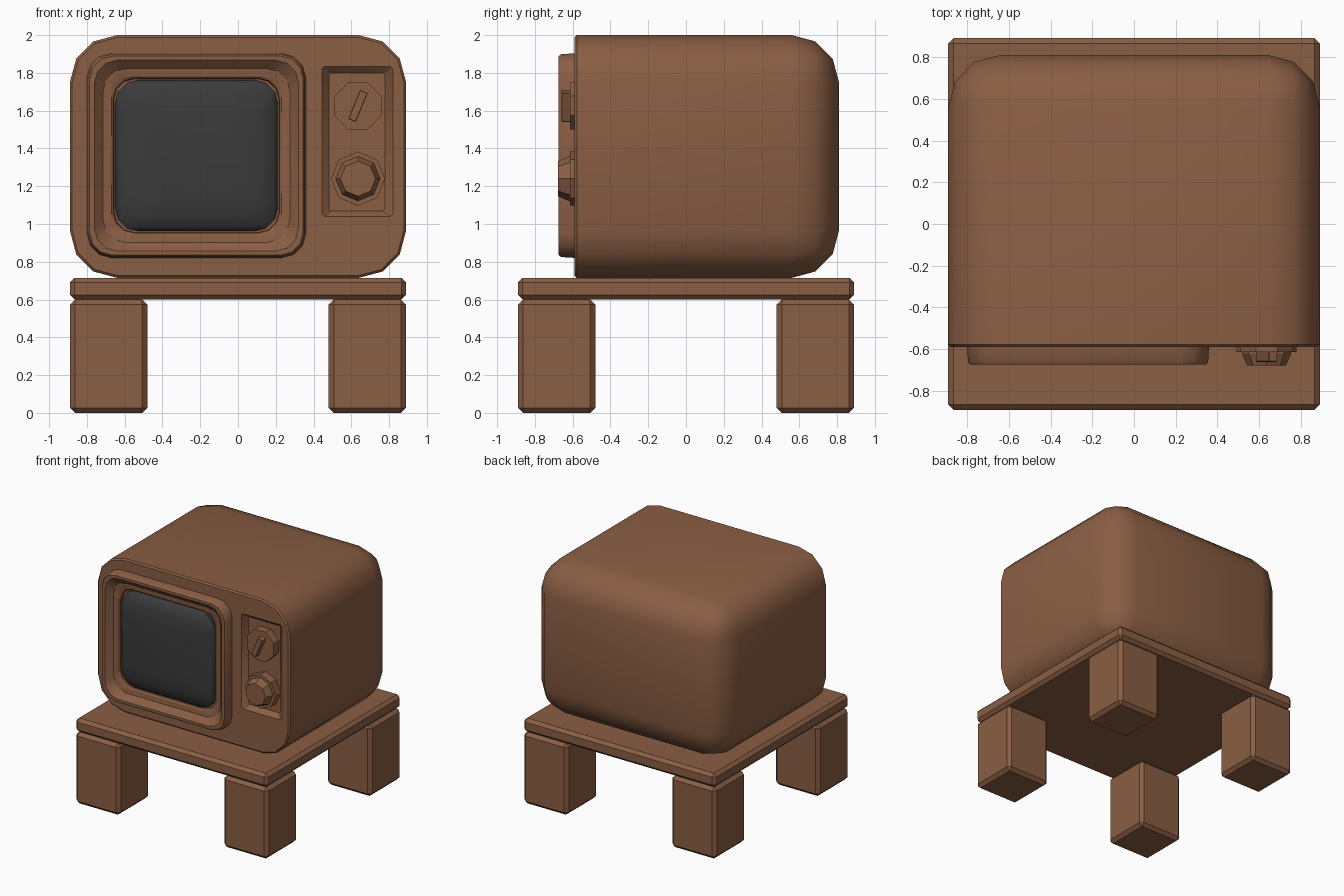
import bpy, bmesh, math

if "Cube" in bpy.data.objects:
    bpy.data.objects.remove(bpy.data.objects["Cube"])


def material(name, rgb):
    m = bpy.data.materials.new(name)
    m.diffuse_color = (*rgb, 1)
    m.use_nodes = True
    m.node_tree.nodes["Principled BSDF"].inputs["Base Color"].default_value = m.diffuse_color
    return m


BROWN = material("brown_wood", (0.255, 0.112, 0.057))
DARK = material("dark_glass", (0.043, 0.043, 0.043))


def finish(bm, name, mat, angle=None):
    bmesh.ops.recalc_face_normals(bm, faces=bm.faces[:])
    me = bpy.data.meshes.new(name)
    bm.to_mesh(me)
    bm.free()
    ob = bpy.data.objects.new(name, me)
    bpy.context.collection.objects.link(ob)
    me.materials.append(mat)
    if angle:
        smooth(ob, angle)
    return ob


def smooth(ob, angle):
    bpy.ops.object.select_all(action='DESELECT')
    ob.select_set(True)
    bpy.context.view_layer.objects.active = ob
    bpy.ops.object.shade_smooth_by_angle(angle=math.radians(angle))


def box_bm(lo, hi):
    bm = bmesh.new()
    bmesh.ops.create_cube(bm, size=1)
    for v in bm.verts:
        for i in range(3):
            v.co[i] = lo[i] if v.co[i] < 0 else hi[i]
    return bm


def bevel(bm, edges, size, segments=1):
    bmesh.ops.bevel(bm, geom=edges, offset=size, offset_type='OFFSET',
                    segments=segments, profile=0.5, affect='EDGES')


def box(name, lo, hi, size):
    bm = box_bm(lo, hi)
    bevel(bm, bm.edges[:], size)
    return finish(bm, name, BROWN)


def rounded(cx, cz, hw, hz, r, y, n=3):
    """Rounded rectangle facing the front."""
    pts = []
    for q, (sx, sz) in enumerate([(1, 1), (-1, 1), (-1, -1), (1, -1)]):
        for i in range(n + 1):
            a = (q + i / n) * math.pi / 2
            pts.append((cx + sx * (hw - r) + r * math.cos(a), y,
                        cz + sz * (hz - r) + r * math.sin(a)))
    return pts


def octagon(cx, cz, r, y, phase=0.0):
    return [(cx + r * math.cos(phase + i * math.pi / 4), y,
             cz + r * math.sin(phase + i * math.pi / 4)) for i in range(8)]


def loft(name, rings, mat, closed=False, angle=None):
    bm = bmesh.new()
    loops = [[bm.verts.new(p) for p in ring] for ring in rings]
    pairs = list(zip(loops, loops[1:]))
    if closed:
        pairs.append((loops[-1], loops[0]))
    else:
        bm.faces.new(loops[0])
        bm.faces.new(loops[-1])
    for a, b in pairs:
        for i in range(len(a)):
            j = (i + 1) % len(a)
            bm.faces.new((a[i], a[j], b[j], b[i]))
    return finish(bm, name, mat, angle)


# Cabinet: large rounding everywhere except around the front
FRONT, BACK = -0.59, 0.81
bm = box_bm((-0.89, FRONT, 0.715), (0.89, BACK, 2.0))
bevel(bm, [e for e in bm.edges
           if max(v.co.y for v in e.verts) > 0], 0.25, 3)
bevel(bm, [e for e in bm.edges
           if all(abs(v.co.y - FRONT) < 1e-4 for v in e.verts)], 0.012)
cabinet = finish(bm, "cabinet", BROWN)

# Recessed control panel cut into the cabinet
cutter = loft("panel_cutter", [
    rounded(0.632, 1.437, 0.188, 0.398, 0.015, -0.65, 1),
    rounded(0.632, 1.437, 0.188, 0.398, 0.015, FRONT, 1),
    rounded(0.629, 1.435, 0.148, 0.365, 0.010, -0.545, 1)], BROWN)
cutter.hide_render = True
mod = cabinet.modifiers.new("panel_recess", 'BOOLEAN')
mod.operation = 'DIFFERENCE'
mod.solver = 'EXACT'
mod.object = cutter
bpy.context.view_layer.objects.active = cabinet
bpy.ops.object.modifier_apply(modifier=mod.name)
bpy.data.objects.remove(cutter)
smooth(cabinet, 35)

# Screen frame: raised rim, funnel and inner ledge
SX, SZ = -0.22, 1.362
loft("screen_frame", [rounded(SX, SZ, hw, hz, r, y) for hw, hz, r, y in [
    (0.580, 0.542, 0.13, -0.580),
    (0.575, 0.537, 0.13, -0.660),
    (0.565, 0.527, 0.12, -0.674),
    (0.540, 0.505, 0.12, -0.674),
    (0.495, 0.460, 0.12, -0.625),
    (0.450, 0.420, 0.11, -0.620),
    (0.440, 0.410, 0.11, -0.610),
    (0.435, 0.405, 0.11, -0.580)]], BROWN, closed=True, angle=32)

# Bulging screen
loft("screen", [rounded(SX, SZ, hw, hz, r, y) for hw, hz, r, y in [
    (0.430, 0.400, 0.12, -0.585),
    (0.430, 0.400, 0.12, -0.612),
    (0.405, 0.375, 0.12, -0.636),
    (0.345, 0.315, 0.11, -0.658),
    (0.250, 0.225, 0.09, -0.671)]], DARK, angle=50)

# Upper dial with a tilted grip
KX = 0.635
loft("upper_dial", [octagon(KX, 1.625, 0.135, y, math.pi / 8)
                    for y in (-0.54, -0.613)], BROWN)
grip = box("dial_grip", (-0.022, -0.025, -0.083), (0.022, 0.025, 0.083), 0.003)
grip.location = (KX, -0.635, 1.625)
grip.rotation_euler = (0, math.radians(22.5), 0)

# Lower knob: base disc and tapered cap
loft("lower_knob_base", [octagon(KX, 1.24, 0.143, y)
                         for y in (-0.54, -0.613)], BROWN)
loft("lower_knob", [octagon(KX, 1.24, r, y) for r, y in
                    [(0.118, -0.60), (0.118, -0.62), (0.093, -0.677)]], BROWN)

# Stand: table top and four block legs
box("stand_top", (-0.89, -0.89, 0.6), (0.89, 0.89, 0.715), 0.025)
for side, sx in (("left", -1), ("right", 1)):
    for end, sy in (("front", -1), ("back", 1)):
        xs, ys = sorted((sx * 0.48, sx * 0.89)), sorted((sy * 0.48, sy * 0.89))
        box(f"{end}_{side}_leg", (xs[0], ys[0], 0), (xs[1], ys[1], 0.6), 0.027)
